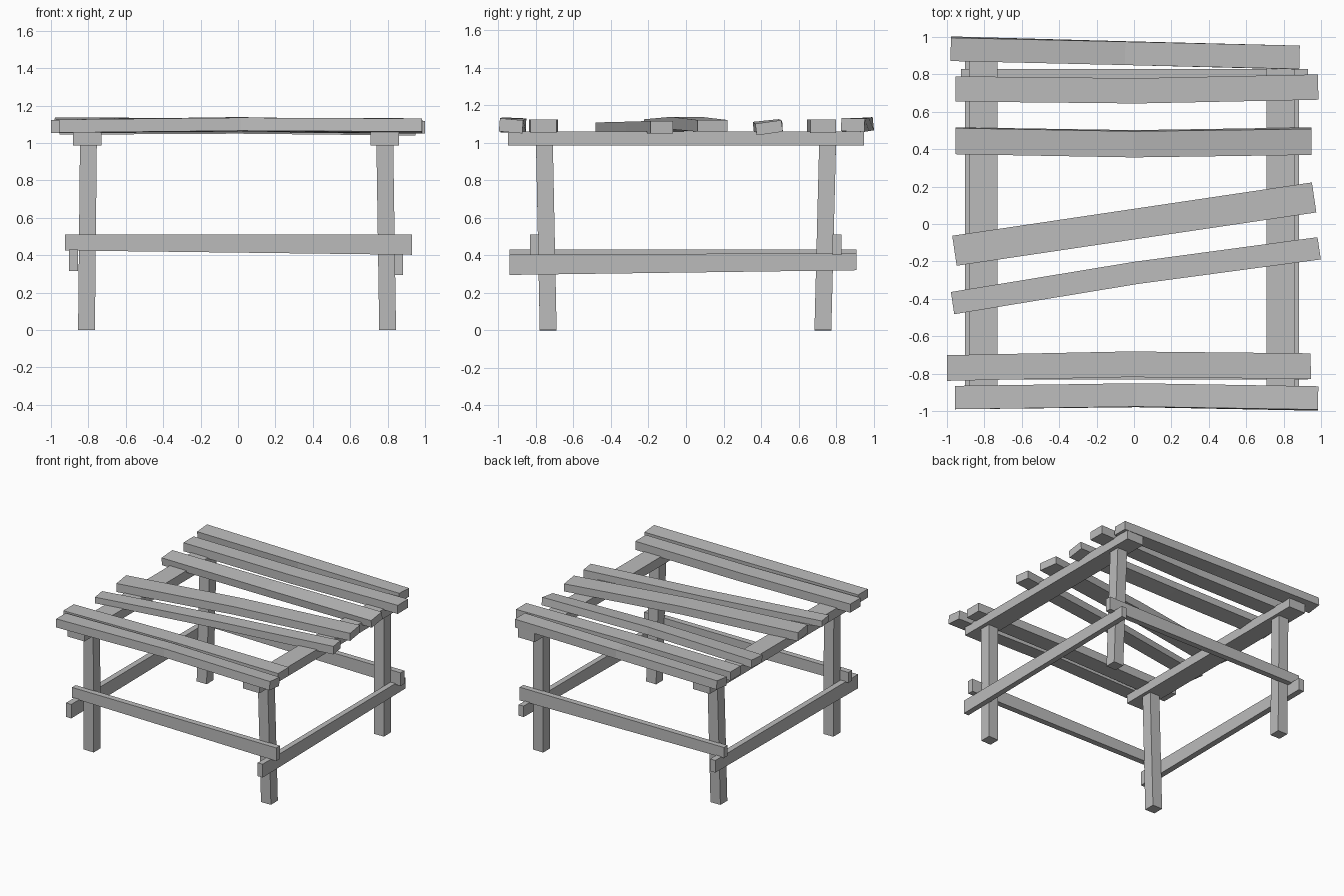
import bpy, bmesh
from math import radians
from mathutils import Vector, Matrix

cube = bpy.data.objects.get("Cube")
if cube:
    bpy.data.objects.remove(cube, do_unlink=True)

wood = bpy.data.materials.new("weathered_grey")
wood.use_nodes = True
grey = (0.5, 0.5, 0.5, 1)
wood.diffuse_color = grey
wood.node_tree.nodes["Principled BSDF"].inputs["Base Color"].default_value = grey


def beam(name, start, end, width, height, end_height=None, bow=0, hump=0,
         rolls=(0, 0), up=Vector((0, 0, 1))):
    """Box-section timber with an optional bent middle and a roll at each end."""
    start, end = Vector(start), Vector(end)
    end_height = end_height or height
    axis = (end - start).normalized()
    side = up.cross(axis).normalized()
    middle = start.lerp(end, 0.5) + Vector((0, bow, hump))
    stations = (
        (start, height, rolls[0]),
        (middle, (height + end_height) / 2, sum(rolls) / 2),
        (end, end_height, rolls[1]),
    )
    bm = bmesh.new()
    rings = []
    for centre, depth, roll in stations:
        turn = Matrix.Rotation(radians(roll), 3, axis)
        across = turn @ side * width / 2
        along = turn @ up * depth / 2
        corners = (-across - along, across - along, across + along, along - across)
        rings.append([bm.verts.new(centre + corner) for corner in corners])
    for ring, following in zip(rings, rings[1:]):
        for i in range(4):
            bm.faces.new((ring[i - 1], ring[i], following[i], following[i - 1]))
    bm.faces.new(rings[0])
    bm.faces.new(rings[-1])
    bmesh.ops.recalc_face_normals(bm, faces=bm.faces)
    mesh = bpy.data.meshes.new(name)
    bm.to_mesh(mesh)
    bm.free()
    mesh.materials.append(wood)
    timber = bpy.data.objects.new(name, mesh)
    bpy.context.collection.objects.link(timber)


def board(name, left_end, right_end, width, height=0.07, level=1.088, **shape):
    """Top board given by the plan positions of its two ends."""
    beam(name, (*left_end, level), (*right_end, level), width, height, **shape)


# Legs, leaning slightly
for depth_name, foot_y, head_y in (("front", -0.735, -0.755), ("back", 0.73, 0.755)):
    for side_name, foot_x, head_x in (("right", -0.81, -0.8), ("left", 0.8, 0.785)):
        beam(f"{depth_name}_{side_name}_leg", (foot_x, foot_y, 0), (head_x, head_y, 0.99),
             width=0.09, height=0.09, up=Vector((0, 1, 0)))

# Top rails resting on the legs
rail_y, rail_z = 0.95, 1.023
for side_name, x in (("right", -0.805), ("left", 0.785)):
    beam(f"{side_name}_top_rail", (x, -rail_y, rail_z), (x, rail_y, rail_z),
         width=0.153, height=0.076)

# Low side stretchers
front_y, back_y = -0.94, 0.91
beam("left_stretcher", (0.86, front_y, 0.35), (0.86, back_y, 0.365),
     width=0.045, height=0.11, end_height=0.09)
beam("right_stretcher", (-0.88, front_y, 0.373), (-0.88, back_y, 0.38),
     width=0.048, height=0.115, end_height=0.1)

# Low front and back stretchers
for depth_name, y in (("front", -0.808), ("back", 0.805)):
    beam(f"{depth_name}_stretcher", (-0.925, y, 0.468), (0.93, y, 0.456),
         width=0.048, height=0.086, end_height=0.108)

# Uneven top boards, from back to front
bend = 0.015
board("back_edge_board", (-0.98, 0.937), (0.885, 0.89), width=0.125,
      level=1.095, rolls=(6, -2))
board("back_inner_board", (-0.955, 0.722), (0.985, 0.732), width=0.135, bow=-bend)
board("back_middle_board", (-0.955, 0.445), (0.95, 0.443), width=0.14,
      height=0.062, level=1.08, bow=-bend, hump=bend / 2, rolls=(4, 8))
board("wide_slanted_board", (-0.96, -0.143), (0.963, 0.142), width=0.162,
      level=1.09, end_height=0.062, hump=bend)
board("narrow_slanted_board", (-0.97, -0.423), (0.99, -0.13), width=0.12,
      height=0.05, level=1.083, end_height=0.066, bow=bend)
board("front_inner_board", (-1, -0.77), (0.945, -0.76), width=0.137, bow=bend)
board("front_edge_board", (-0.957, -0.928), (0.985, -0.933), width=0.125,
      level=1.09, bow=bend, hump=bend / 2, rolls=(0, -5))
